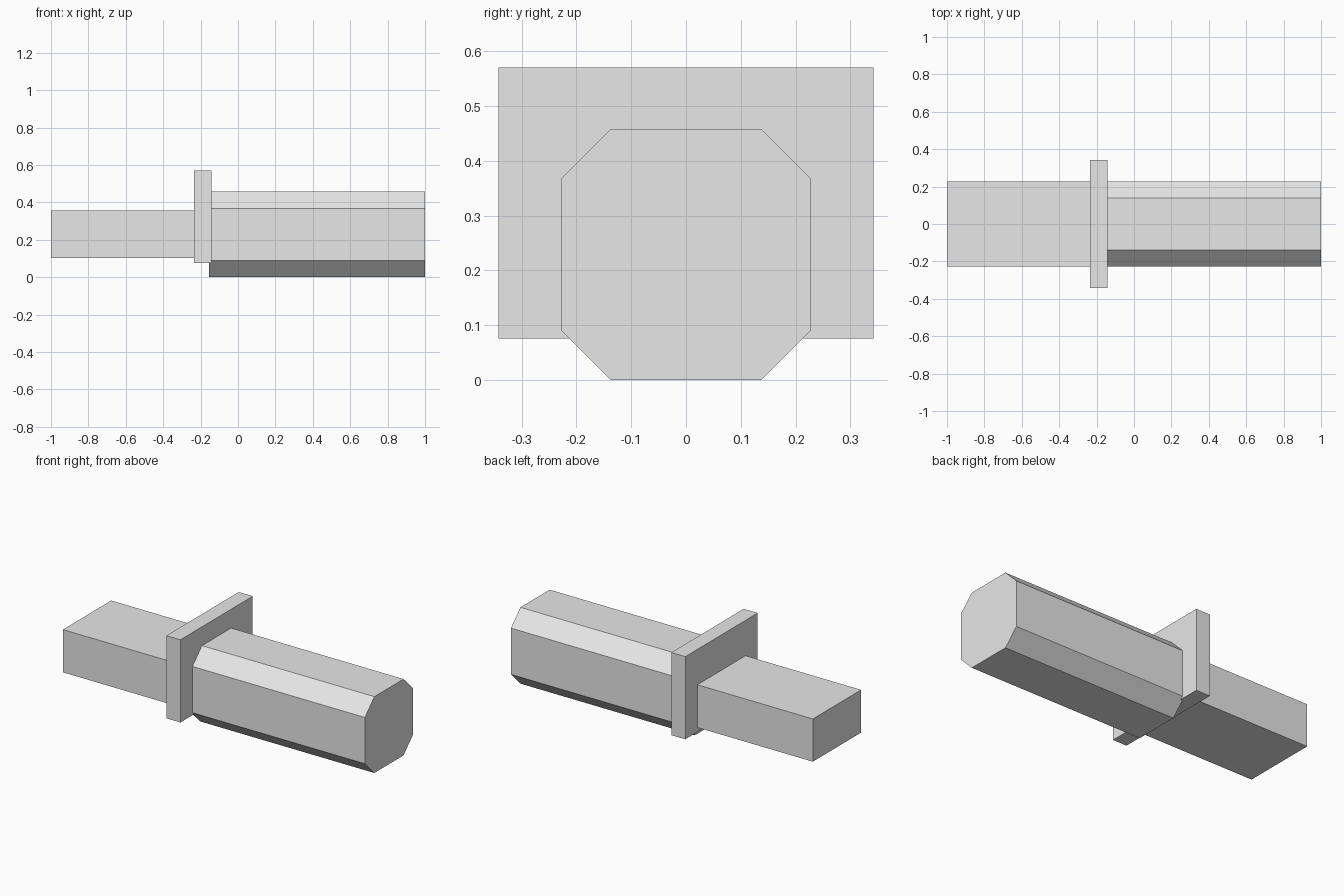
import bpy
import bmesh

cube = bpy.data.objects.get("Cube")
if cube:
    bpy.data.objects.remove(cube, do_unlink=True)

grey = bpy.data.materials.new("light_grey")
grey.use_nodes = True
colour = (0.8, 0.8, 0.8, 1)
grey.diffuse_color = colour
grey.node_tree.nodes["Principled BSDF"].inputs["Base Color"].default_value = colour


def bar(name, x0, x1, profile):
    """Extrude a closed (y, z) profile along x."""
    bm = bmesh.new()
    face = bm.faces.new([bm.verts.new((x0, y, z)) for y, z in profile])
    ext = bmesh.ops.extrude_face_region(bm, geom=[face], use_keep_orig=True)
    moved = [v for v in ext["geom"] if isinstance(v, bmesh.types.BMVert)]
    bmesh.ops.translate(bm, verts=moved, vec=(x1 - x0, 0, 0))
    bmesh.ops.recalc_face_normals(bm, faces=bm.faces)
    mesh = bpy.data.meshes.new(name)
    bm.to_mesh(mesh)
    bm.free()
    mesh.materials.append(grey)
    obj = bpy.data.objects.new(name, mesh)
    bpy.context.collection.objects.link(obj)
    return obj


def section(half, low, high, cut=0):
    """Rectangle centred on y = 0, with optional chamfered corners."""
    if not cut:
        return [(-half, low), (half, low), (half, high), (-half, high)]
    inner = half - cut
    return [(-inner, low), (inner, low), (half, low + cut), (half, high - cut),
            (inner, high), (-inner, high), (-half, high - cut), (-half, low + cut)]


# Octagonal grip, passing slightly into the guard
bar("grip", -0.155, 1.0, section(0.228, 0.0, 0.457, 0.09))
# Flat rectangular collar
bar("guard", -0.235, -0.142, section(0.342, 0.075, 0.57))
# Rectangular shaft on the other side of the collar
bar("shaft", -1.0, -0.23, section(0.228, 0.102, 0.358))
